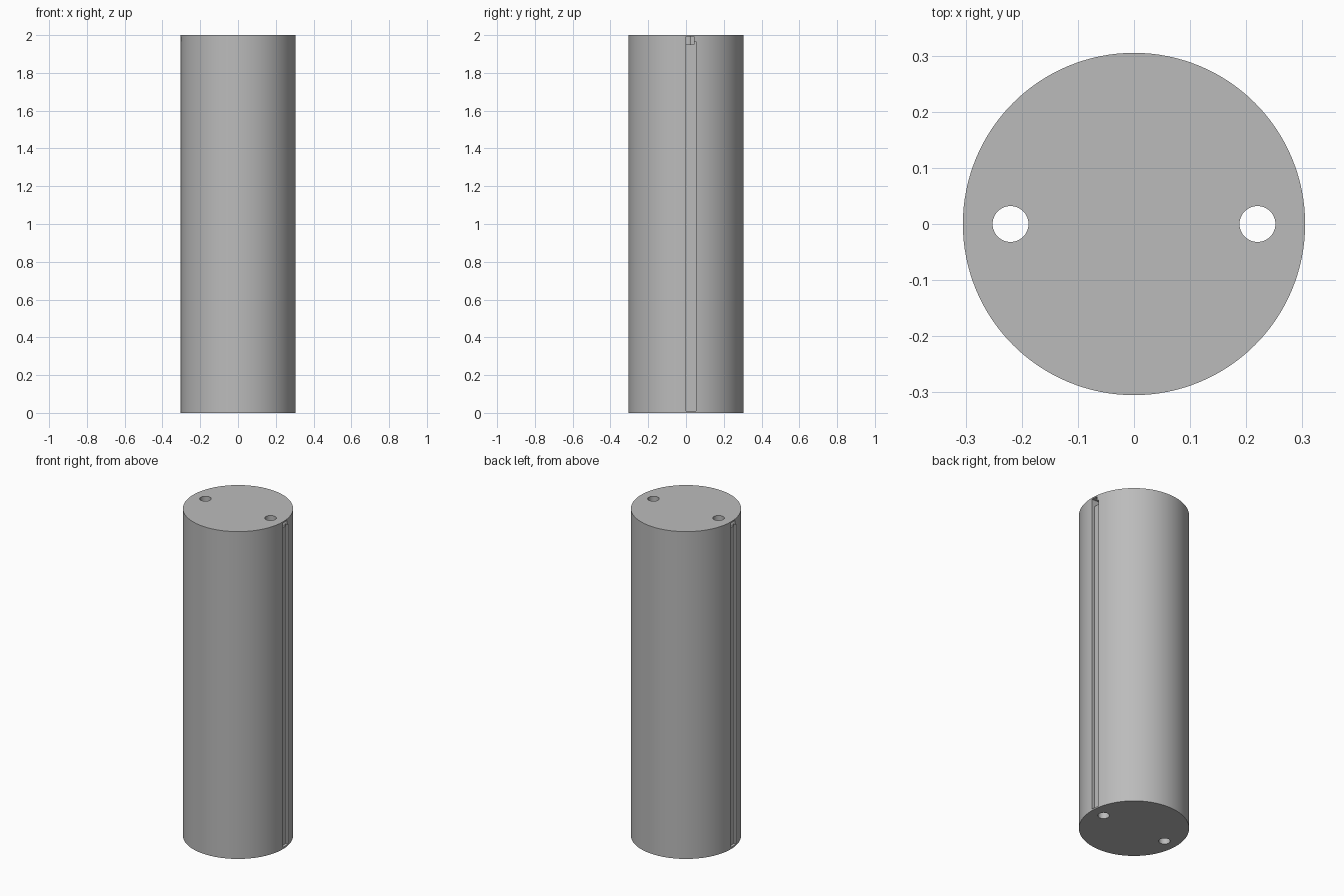
import bpy
import bmesh
from mathutils import Matrix, Vector

cube = bpy.data.objects.get("Cube")
if cube:
    bpy.data.objects.remove(cube, do_unlink=True)

RADIUS, HEIGHT = 0.305, 2.0
HOLE_X, HOLE_RADIUS = 0.22, 0.032

grey = bpy.data.materials.new("plain grey")
grey.use_nodes = True
colour = (0.5, 0.5, 0.5, 1.0)
grey.diffuse_color = colour
grey.node_tree.nodes["Principled BSDF"].inputs["Base Color"].default_value = colour


def make_object(name, bm):
    mesh = bpy.data.meshes.new(name)
    bm.to_mesh(mesh)
    bm.free()
    mesh.materials.append(grey)
    obj = bpy.data.objects.new(name, mesh)
    bpy.context.collection.objects.link(obj)
    return obj


def cylinder(name, radius, height, sides, x=0.0):
    bm = bmesh.new()
    bmesh.ops.create_cone(bm, cap_ends=True, segments=sides, radius1=radius,
                          radius2=radius, depth=height,
                          matrix=Matrix.Translation((x, 0, HEIGHT / 2)))
    return make_object(name, bm)


def box(name, low, high, turned):
    low, high = Vector(low), Vector(high)
    bm = bmesh.new()
    bmesh.ops.create_cube(bm, size=1)
    for v in bm.verts:
        v.co = (low + high) / 2 + v.co * (high - low)
    if turned:
        bmesh.ops.rotate(bm, verts=bm.verts, matrix=Matrix.Rotation(3.14159265, 3, 'Z'))
    return make_object(name, bm)


# Solid round column
column = cylinder("column", RADIUS, HEIGHT, 128)

# Cutters: a bore, a long shallow slot and a deeper notch on each side
cutters = []
for side, turned in (("left", False), ("right", True)):
    x = -HOLE_X if turned else HOLE_X
    cutters += [
        cylinder(side + "_bore_cutter", HOLE_RADIUS, HEIGHT + 0.2, 48, x),
        box(side + "_slot_cutter", (0.287, 0, 0.01), (0.4, 0.053, 1.965), turned),
        box(side + "_notch_cutter", (HOLE_X + 0.02, 0, 1.95), (0.4, 0.043, 1.992), turned),
    ]

bpy.context.view_layer.objects.active = column
for cutter in cutters:
    mod = column.modifiers.new(cutter.name, 'BOOLEAN')
    mod.operation = 'DIFFERENCE'
    mod.solver = 'EXACT'
    mod.object = cutter
    bpy.ops.object.modifier_apply(modifier=mod.name)
for cutter in cutters:
    bpy.data.objects.remove(cutter, do_unlink=True)

# Smooth round walls with sharp rims
bpy.ops.object.select_all(action='DESELECT')
column.select_set(True)
bpy.ops.object.shade_smooth_by_angle(angle=0.5)
